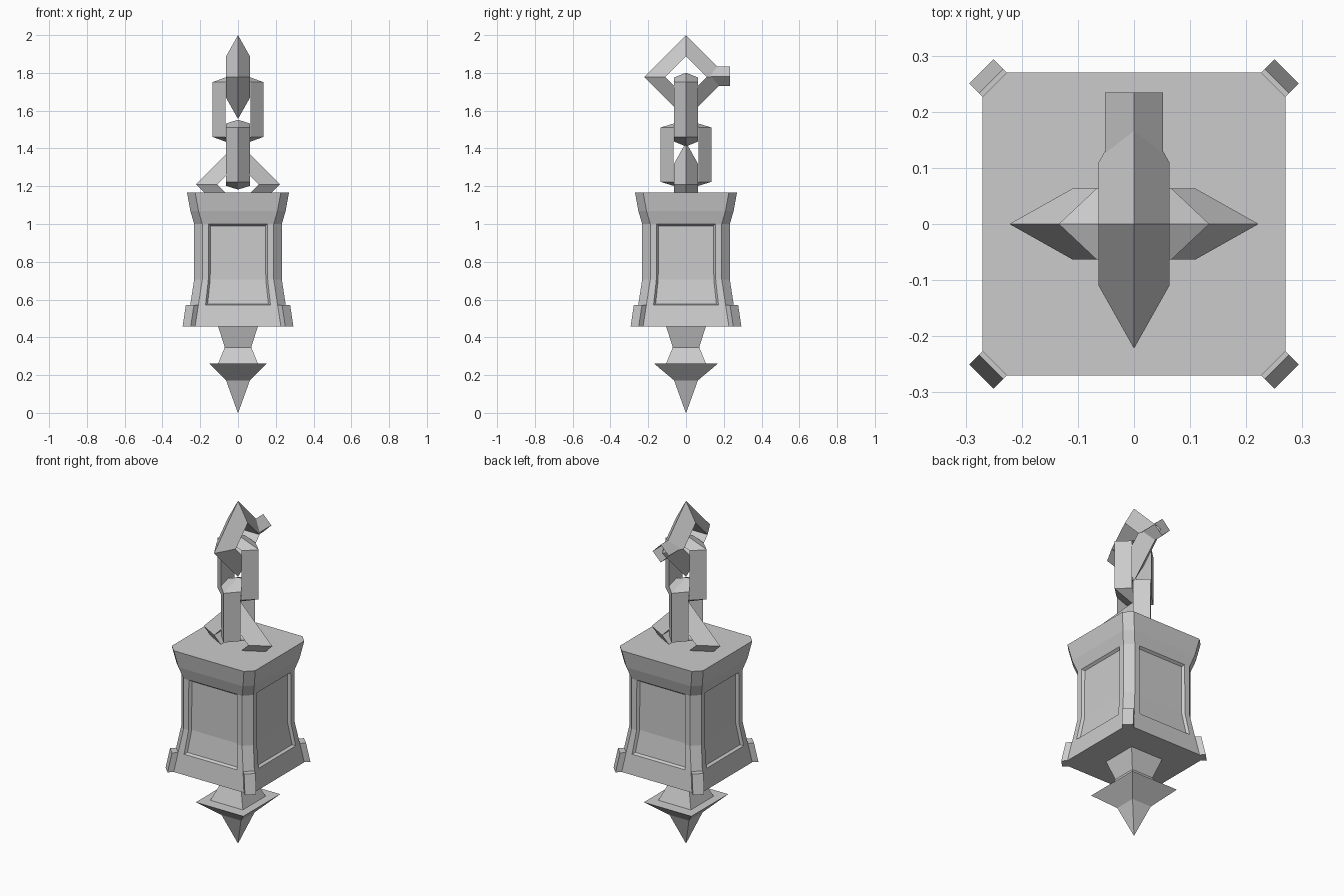
import bpy, bmesh
from math import pi
from mathutils import Matrix, Vector

if "Cube" in bpy.data.objects:
    bpy.data.objects.remove(bpy.data.objects["Cube"])


def loft(rings, closed=False, caps=True):
    """Skin a list of equal-length point rings; returns bmesh and face grid."""
    bm = bmesh.new()
    vs = [[bm.verts.new(p) for p in ring] for ring in rings]
    m, n = len(rings), len(rings[0])
    grid = []
    for i in range(m if closed else m - 1):
        a, b = vs[i], vs[(i + 1) % m]
        grid.append([bm.faces.new((a[j], a[(j + 1) % n], b[(j + 1) % n], b[j]))
                     for j in range(n)])
    if caps and not closed:
        bm.faces.new(vs[0])
        bm.faces.new(vs[-1])
    bmesh.ops.recalc_face_normals(bm, faces=bm.faces)
    return bm, grid


def finish(name, bm, loc=(0, 0, 0), rot=0):
    me = bpy.data.meshes.new(name)
    bm.to_mesh(me)
    bm.free()
    ob = bpy.data.objects.new(name, me)
    ob.location = loc
    ob.rotation_euler.z = rot
    bpy.context.collection.objects.link(ob)
    return ob


# Lantern body: chamfered square rings (z, half width, panel half width)
CH = 0.043
profile = [(0.458, 0.270, 0.180), (0.57, 0.253, 0.172), (0.707, 0.232, 0.157),
           (1.0, 0.232, 0.156), (1.068, 0.252, 0.165), (1.167, 0.270, 0.180)]


def body_ring(z, h, p):
    side = [(-h + CH, -h), (-p, -h), (p, -h), (h - CH, -h)]
    return [Matrix.Rotation(k * pi / 2, 3, 'Z') @ Vector((x, y, z))
            for k in range(4) for x, y in side]


bm, grid = loft([body_ring(*r) for r in profile])

# Recessed panel on each side
for k in range(4):
    panel = [grid[1][4 * k + 1], grid[2][4 * k + 1]]
    bmesh.ops.inset_region(bm, faces=panel, thickness=0.010, depth=-0.014,
                           use_even_offset=True)

# Corner feet pulled out of the lowest chamfers
feet = [grid[0][4 * k + 3] for k in range(4)]
for f in bmesh.ops.extrude_discrete_faces(bm, faces=feet)["faces"]:
    out = f.calc_center_median()
    out.z = 0
    bmesh.ops.translate(bm, verts=f.verts, vec=out.normalized() * 0.033)
finish("lantern_body", bm)


# Square stem and spike under the body
def square(z, hx, hy):
    return [(-hx, -hy, z), (hx, -hy, z), (hx, hy, z), (-hx, hy, z)]


bm, _ = loft([square(0.26, 0.106, 0.106), square(0.347, 0.07, 0.07),
              square(0.46, 0.106, 0.106)])
finish("lower_stem", bm)

bm, _ = loft([square(0.0, 0.001, 0.001), square(0.172, 0.063, 0.063),
              square(0.262, 0.154, 0.17)])
finish("bottom_spike", bm)


# Chain links: triangular section, ridge outside, path given as outer/inner points
def link(name, outer, inner, z, rot):
    w = 0.063
    rings = [[(ox, 0, oz), (ix, w, iz), (ix, -w, iz)]
             for (ox, oz), (ix, iz) in zip(outer, inner)]
    bm, _ = loft(rings, closed=True)
    return finish(name, bm, (0, 0, z), rot)


def diamond(r):
    return [(r, 0), (0, r), (-r, 0), (0, -r)]


def long_hex(x, side, tip):
    return [(x, side), (0, tip), (-x, side), (-x, -side), (0, -tip), (x, -side)]


link("base_ring", diamond(0.222), diamond(0.11), 1.21, 0)
link("lower_chain_link", long_hex(0.134, 0.144, 0.185),
     long_hex(0.067, 0.144, 0.165), 1.367, pi / 2)
link("upper_chain_link", long_hex(0.134, 0.145, 0.195),
     long_hex(0.067, 0.145, 0.170), 1.606, 0)
link("top_ring", diamond(0.222), diamond(0.11), 1.778, pi / 2)

# Open diamond-section clasp on the back of the top ring
bm, _ = loft([[(x, y, 1.782 + z) for x, z in diamond(0.052)] for y in (0.12, 0.234)],
             caps=False)
finish("ring_clasp", bm)
